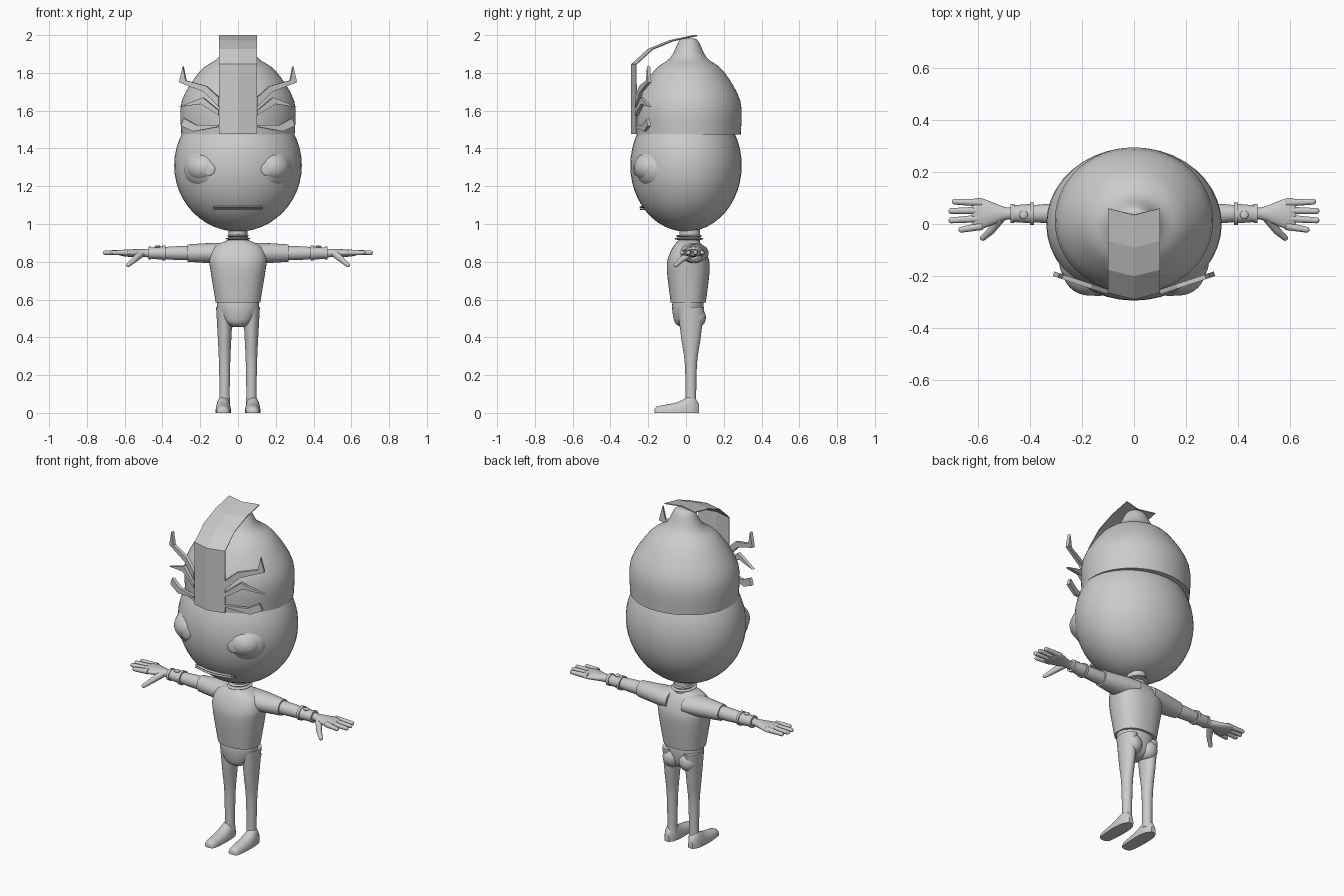
import bpy, bmesh, math
from mathutils import Vector, Matrix

if "Cube" in bpy.data.objects:
    bpy.data.objects.remove(bpy.data.objects["Cube"])

grey = bpy.data.materials.new("plain grey")
grey.use_nodes = True
tone = (.6, .6, .6, 1)
grey.diffuse_color = tone
grey.node_tree.nodes["Principled BSDF"].inputs["Base Color"].default_value = tone


def finish(name, bm, smooth=True):
    bmesh.ops.recalc_face_normals(bm, faces=bm.faces)
    mesh = bpy.data.meshes.new(name)
    bm.to_mesh(mesh)
    bm.free()
    mesh.materials.append(grey)
    obj = bpy.data.objects.new(name, mesh)
    bpy.context.collection.objects.link(obj)
    if smooth:
        bpy.ops.object.select_all(action="DESELECT")
        obj.select_set(True)
        bpy.context.view_layer.objects.active = obj
        bpy.ops.object.shade_smooth_by_angle(angle=math.radians(40))
    return obj


def spline(rows, steps=4):
    """Smoothly fill in the sections between the given ones."""
    rows = [Vector(row) for row in rows]
    padded = [rows[0], *rows, rows[-1]]
    filled = []
    for before, start, end, after in zip(padded, padded[1:], padded[2:], padded[3:]):
        leave, arrive = (end - before) / 2, (after - start) / 2
        for step in range(steps):
            t = step / steps
            ease = t * t * (3 - 2 * t)
            filled.append(start.lerp(end, ease) + leave * t * (1 - t) ** 2 - arrive * t * t * (1 - t))
    return filled + [rows[-1]]


def loft(name, centre, sections, axis="z", segments=40, squareness=1):
    """Skin over oval sections, each given as (position, radius, radius)."""
    bm = bmesh.new()
    rings = []
    for along, wide, deep in spline(sections):
        ring = []
        for i in range(segments):
            angle = math.tau * i / segments
            c, s = math.cos(angle), math.sin(angle)
            u = wide * math.copysign(abs(c) ** squareness, c)
            v = deep * math.copysign(abs(s) ** squareness, s)
            offset = {"z": (u, v, along), "x": (along, u, v), "y": (u, along, v)}[axis]
            point = Vector(centre) + Vector(offset)
            point.z = max(point.z, 0)  # soles stay flat on the floor
            ring.append(bm.verts.new(point))
        rings.append(ring)
    for low, high in zip(rings, rings[1:]):
        for i in range(segments):
            bm.faces.new((low[i - 1], low[i], high[i], high[i - 1]))
    bm.faces.new(rings[0])
    bm.faces.new(rings[-1])
    return finish(name, bm)


def ball(name, centre, size, turn=0):
    bm = bmesh.new()
    matrix = Matrix.Translation(centre) @ Matrix.Rotation(turn, 4, "Z") @ Matrix.Diagonal((*size, 1))
    bmesh.ops.create_uvsphere(bm, u_segments=40, v_segments=24, radius=1, matrix=matrix)
    return finish(name, bm)


def finger(name, start, end, base, tip):
    """Tapered rod with a rounded tip."""
    start, end = Vector(start), Vector(end)
    bm = bmesh.new()
    turn = (end - start).to_track_quat("Z", "Y").to_matrix().to_4x4()
    bmesh.ops.create_cone(bm, cap_ends=True, segments=14, radius1=base, radius2=tip,
                          depth=(end - start).length,
                          matrix=Matrix.Translation((start + end) / 2) @ turn)
    bmesh.ops.create_uvsphere(bm, u_segments=14, v_segments=8, radius=tip,
                              matrix=Matrix.Translation(end))
    return finish(name, bm)


def thicken(obj, thickness):
    modifier = obj.modifiers.new("thickness", "SOLIDIFY")
    modifier.thickness = thickness
    modifier.offset = 0


# Head and cap with a nub on top
ball("head", (0, 0, 1.31), (.338, .295, .35))
cap_profile = [(1.475, .3), (1.65, .298), (1.81, .2), (1.88, .105), (1.97, .055), (1.982, .02)]
loft("cap", (0, .014, 0), [(z, r, r * .92) for z, r in cap_profile], segments=64)

# Folded crest strip rising over the cap
bm = bmesh.new()
rows = []
for y, z in [(-.288, 1.477), (-.288, 1.845), (-.2, 1.925), (-.09, 1.97), (.035, 1.997)]:
    rows.append([bm.verts.new((x, y + abs(x) / 4, z)) for x in (-.1, 0, .1)])
for low, high in zip(rows, rows[1:]):
    for i in range(2):
        bm.faces.new((low[i], low[i + 1], high[i + 1], high[i]))
thicken(finish("crest", bm, smooth=False), .005)

# Outlines of the jagged spikes beside the crest
spikes = {
    "upper_spike": [(.1, 1.67), (.165, 1.73), (.275, 1.76), (.29, 1.835), (.31, 1.75), (.18, 1.7), (.1, 1.62)],
    "middle_spike": [(.1, 1.6), (.185, 1.67), (.31, 1.62), (.195, 1.635), (.1, 1.575)],
    "lower_spike": [(.1, 1.525), (.22, 1.525), (.285, 1.56), (.3, 1.52), (.235, 1.49), (.1, 1.515)],
}

# Mouth lips following the face
for name, height in (("upper_lip", 1.09), ("lower_lip", 1.078)):
    lip = loft(name, (0, -.23, height), [(-.13, .005, .004), (0, .016, .005), (.13, .005, .004)], "x")
    for vertex in lip.data.vertices:
        vertex.co.y += vertex.co.x ** 2

# Neck and necklace rings
loft("neck", (0, .02, 0), [(.88, .05, .055), (1, .05, .055)])
for name, height, radius in (("lower_necklace", .922, .065), ("upper_necklace", .937, .058)):
    ball(name, (0, .016, height), (radius, radius * 1.2, .009))

# Shirt and hips
loft("shirt", (0, .012, 0), [(.585, .118, .093), (.75, .145, .113), (.82, .152, .107),
                             (.88, .125, .08), (.915, .055, .05)], squareness=.85)
loft("hips", (0, .01, 0), [(.455, .03, .04), (.48, .075, .07), (.55, .108, .083), (.61, .11, .08)])

for side, tag in ((1, "left"), (-1, "right")):
    def place(x, y, z):
        return Vector((x * side, y, z))

    # Spikes lean back from the crest
    for name, outline in spikes.items():
        bm = bmesh.new()
        bm.faces.new([bm.verts.new(place(x, x / 3 - .295, z)) for x, z in outline])
        thicken(finish(f"{tag}_{name}", bm, smooth=False), .018)

    # Eye with its socket and pupil
    ball(f"{tag}_eyeball", place(.18, -.19, 1.3), (.095, .084, .08), .35 * side)
    ball(f"{tag}_eye_socket", place(.175, -.175, 1.295), (.118, .085, .105), .45 * side)
    ball(f"{tag}_pupil", place(.155, -.268, 1.29), (.034, .008, .034), .15 * side)

    # Leg, buttock and flat-soled foot
    loft(f"{tag}_leg", place(.071, .026, 0), [(.04, .03, .03), (.1, .027, .028), (.27, .03, .033),
                                             (.4, .036, .052), (.56, .045, .07)])
    ball(f"{tag}_buttock", place(.053, .05, .505), (.053, .055, .058))
    loft(f"{tag}_foot", place(.078, 0, 0), [(-.168, .01, .015), (-.15, .032, .035), (-.05, .041, .055),
                                           (.03, .036, .09), (.07, .015, .045)], "y", squareness=.85)

    # Arm: sleeve, forearm, wristband and palm
    def arm_part(name, *sections):
        loft(f"{tag}_{name}", (0, .04, .846), [(x * side, w, d) for x, w, d in sections], "x")

    arm_part("sleeve", (.05, .08, .054), (.13, .07, .054), (.268, .046, .046))
    arm_part("forearm", (.24, .038, .038), (.35, .036, .035), (.5, .021, .02))
    arm_part("wristband", (.385, .038, .036), (.47, .032, .029))
    arm_part("inner_rim", (.385, .043, .04), (.4, .043, .04))
    arm_part("outer_rim", (.46, .037, .034), (.475, .037, .034))
    arm_part("palm", (.46, .022, .02), (.5, .026, .021), (.59, .06, .019), (.625, .054, .012))
    ball(f"{tag}_button", place(.425, .035, .88), (.016, .016, .007))

    # Fingers fan out from the palm, thumb points down and forward
    for i, reach in enumerate((.665, .703, .703, .69)):
        finger(f"{tag}_finger_{i + 1}", place(.585, i * .03 - .008, .849),
               place(reach, i * .036 - .022, .848), .0155, .0115)
    knuckle = place(.55, -.025, .81)
    finger(f"{tag}_thumb_base", place(.515, .025, .842), knuckle, .021, .015)
    finger(f"{tag}_thumb_tip", knuckle, place(.582, -.054, .782), .015, .011)
